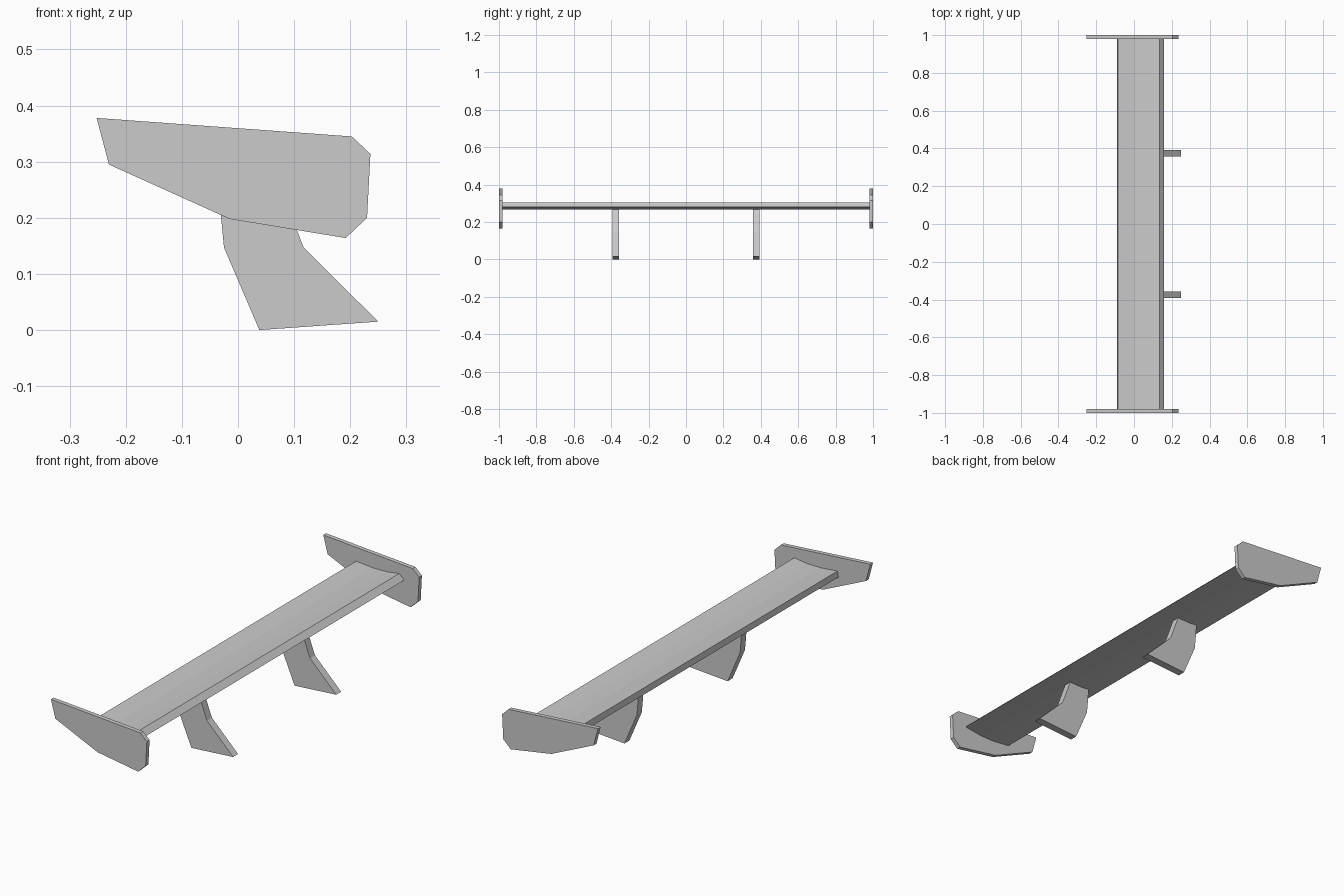
import bpy
import bmesh

default = bpy.data.objects.get("Cube")
if default:
    bpy.data.objects.remove(default, do_unlink=True)

# Single grey paint
grey = bpy.data.materials.new("light grey")
grey.use_nodes = True
GREY = (0.6, 0.6, 0.6, 1)
grey.diffuse_color = GREY
grey.node_tree.nodes["Principled BSDF"].inputs["Base Color"].default_value = GREY


def extrude_profile(name, profile, y_start, y_end):
    """Extrude an (x, z) outline along y into a closed flat-shaded solid."""
    mesh = bpy.data.meshes.new(name)
    bm = bmesh.new()
    face = bm.faces.new([bm.verts.new((x, y_start, z)) for x, z in profile])
    result = bmesh.ops.extrude_face_region(bm, geom=[face])
    verts = [v for v in result["geom"] if isinstance(v, bmesh.types.BMVert)]
    bmesh.ops.translate(bm, verts=verts, vec=(0, y_end - y_start, 0))
    bmesh.ops.recalc_face_normals(bm, faces=bm.faces)
    bm.to_mesh(mesh)
    bm.free()
    mesh.materials.append(grey)
    obj = bpy.data.objects.new(name, mesh)
    bpy.context.collection.objects.link(obj)
    return obj


# Slightly dished blade with a bevelled long edge
blade = [(-0.09, 0.275), (-0.085, 0.302), (0.0, 0.294), (0.07, 0.295),
         (0.135, 0.304), (0.16, 0.28), (0.07, 0.267), (0.0, 0.266)]
extrude_profile("wing_blade", blade, -0.98, 0.98)

# End plates and swept support struts on both sides
plate = [(-0.252, 0.378), (0.203, 0.345), (0.236, 0.314), (0.23, 0.2),
         (0.192, 0.164), (-0.015, 0.198), (-0.23, 0.295)]
strut = [(-0.035, 0.275), (-0.03, 0.2), (-0.025, 0.147), (0.038, 0.0),
         (0.25, 0.015), (0.117, 0.147), (0.105, 0.178), (0.07, 0.275)]
for side, sign in (("front", -1), ("rear", 1)):
    extrude_profile(side + "_end_plate", plate, sign * 0.98, sign * 1.0)
    extrude_profile(side + "_strut", strut, sign * 0.375 - 0.018, sign * 0.375 + 0.018)
